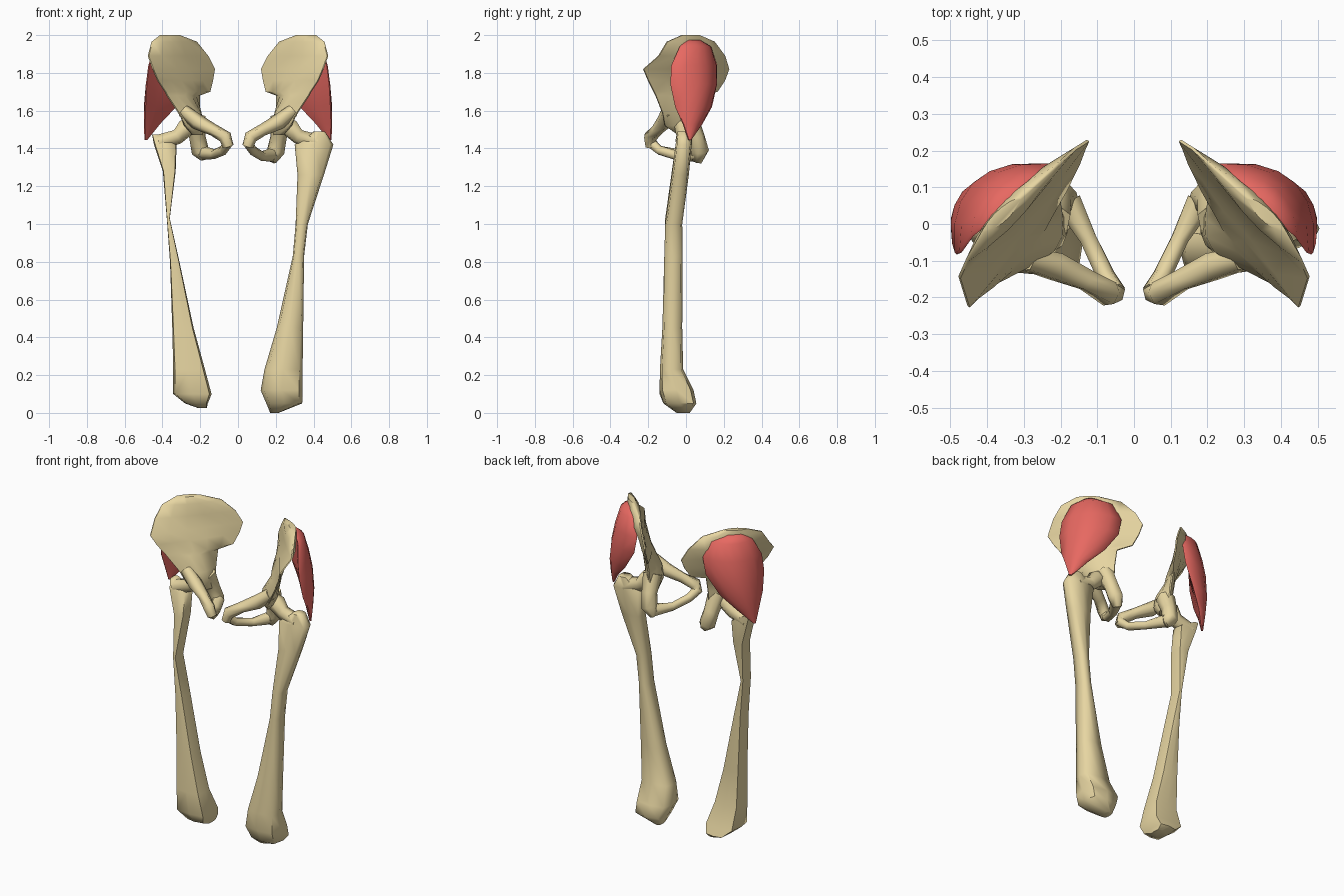
import bpy, bmesh, math
from mathutils import Vector

if "Cube" in bpy.data.objects:
    bpy.data.objects.remove(bpy.data.objects["Cube"])


def material(name, col):
    m = bpy.data.materials.new(name)
    m.diffuse_color = (*col, 1)
    m.use_nodes = True
    m.node_tree.nodes["Principled BSDF"].inputs["Base Color"].default_value = m.diffuse_color
    return m


BONE = material("bone", (0.80, 0.67, 0.36))
FLESH = material("muscle", (0.80, 0.14, 0.12))


def loft(name, rings, mat, flip=False, angle=50):
    """Skin a list of equal-length point rings and cap both ends."""
    bm = bmesh.new()
    vs = [[bm.verts.new((-p[0] if flip else p[0], p[1], p[2])) for p in r] for r in rings]
    n = len(vs[0])
    for a, b in zip(vs, vs[1:]):
        for i in range(n):
            j = (i + 1) % n
            bm.faces.new((a[i], a[j], b[j], b[i]))
    bm.faces.new(vs[0])
    bm.faces.new(vs[-1])
    bmesh.ops.recalc_face_normals(bm, faces=bm.faces)
    me = bpy.data.meshes.new(name)
    bm.to_mesh(me)
    bm.free()
    ob = bpy.data.objects.new(name, me)
    bpy.context.collection.objects.link(ob)
    me.materials.append(mat)
    bpy.ops.object.select_all(action='DESELECT')
    bpy.context.view_layer.objects.active = ob
    ob.select_set(True)
    bpy.ops.object.shade_smooth_by_angle(angle=math.radians(angle))
    return ob


def blade(z, P, A, outer, inner, n=5):
    """Cross-section from back edge P to front edge A, bowed out and in."""
    P, A = Vector(P), Vector(A)
    d = (A - P).normalized()
    nrm = Vector((-d.y, d.x))          # points away from the body
    ring = []
    for k in range(n + 1):
        t = k / n
        q = P.lerp(A, t) + nrm * (outer * math.sin(math.pi * t) ** 0.8 + 0.004)
        ring.append((q.x, q.y, z))
    for k in range(n, -1, -1):
        t = k / n
        q = P.lerp(A, t) + nrm * (inner * math.sin(math.pi * t) - 0.004)
        ring.append((q.x, q.y, z))
    return ring


def tube(name, pts, flip, sides=6):
    """Tapered bone strut through (x, y, z, radius) points."""
    rings = []
    for i, p in enumerate(pts):
        a, b = pts[max(i - 1, 0)], pts[min(i + 1, len(pts) - 1)]
        d = (Vector(b[:3]) - Vector(a[:3])).normalized()
        u = d.cross(Vector((0.3, 0.9, 0.2))).normalized()
        v = d.cross(u)
        rings.append([Vector(p[:3]) + p[3] * (u * math.cos(t) + v * math.sin(t))
                      for t in [2 * math.pi * k / sides for k in range(sides)]])
    return loft(name, rings, BONE, flip, 75)


def shaft_ring(z, x0, x1, y0, y1, power, sides=8):
    """Rounded-box section of the thigh bone; low power is squarer."""
    cx, cy = (x0 + x1) / 2, (y0 + y1) / 2
    ring = []
    for k in range(sides):
        c = round(math.cos(2 * math.pi * k / sides), 6)
        s = round(math.sin(2 * math.pi * k / sides), 6)
        ring.append((cx + (x1 - x0) / 2 * math.copysign(abs(c) ** power, c),
                     cy + (y1 - y0) / 2 * math.copysign(abs(s) ** power, s), z))
    return ring


# z, back edge, front edge, outward bow, inner-face bow
ILIUM = [
    (2.00, (.31, .07), (.41, -.02), .012, -.015),
    (1.965, (.22, .15), (.455, -.10), .035, -.022),
    (1.89, (.16, .205), (.475, -.145), .042, -.008),
    (1.82, (.125, .227), (.45, -.225), .042, .004),
    (1.76, (.135, .205), (.425, -.20), .03, -.008),
    (1.70, (.15, .165), (.385, -.17), .024, -.022),
    (1.68, (.205, .095), (.375, -.16), .024, -.03),
    (1.59, (.205, .075), (.315, -.125), .03, -.06),
    (1.52, (.205, .07), (.275, -.11), .035, -.055),
    (1.47, (.21, .06), (.235, -.04), .02, -.03),
]
GLUTEAL = [
    (1.975, (.335, .07), (.39, .01), .018, .0),
    (1.94, (.26, .13), (.44, -.03), .055, .01),
    (1.84, (.23, .162), (.472, -.075), .087, .02),
    (1.74, (.25, .162), (.485, -.08), .096, .01),
    (1.62, (.33, .135), (.492, -.055), .07, .0),
    (1.53, (.415, .085), (.495, -.015), .03, -.006),
    (1.445, (.483, .026), (.492, .014), .002, -.002),
]
# z, x range, y range
FEMUR_R = [
    (1.49, .40, .46, -.045, .025), (1.42, .30, .505, -.055, .03),
    (1.26, .315, .455, -.075, .015), (1.0, .305, .37, -.11, -.02),
    (.83, .29, .35, -.115, -.018), (.45, .205, .345, -.125, -.02),
    (.23, .14, .342, -.138, -.015), (.12, .12, .342, -.14, .04),
    (.05, .15, .34, -.12, .055), (.0, .17, .215, -.05, .02),
]
FEMUR_L = [
    (1.475, .425, .455, -.03, .03), (1.42, .325, .445, -.055, .03),
    (1.28, .33, .398, -.075, .015), (1.03, .361, .377, -.11, -.02),
    (.8, .31, .36, -.115, -.02), (.45, .235, .348, -.125, -.02),
    (.23, .175, .343, -.138, -.015), (.1, .14, .343, -.14, .03),
    (.05, .16, .28, -.12, .05), (.025, .165, .21, -.05, .02),
]

for side, flip in (("right", False), ("left", True)):
    dz = .02 if flip else 0
    px = .052
    shaft, power = (FEMUR_L, .35) if flip else (FEMUR_R, .55)

    # hip bone: wing, front strut, lower strut and seat bone
    loft(f"{side}_ilium", [blade(*r) for r in ILIUM], BONE, flip)
    tube(f"{side}_pubis", [(.29, -.095, 1.60, .035), (.215, -.115, 1.54, .042),
                           (.13, -.152, 1.498, .032), (px + .015, -.19, 1.46, .036),
                           (px, -.185, 1.41, .03)], flip)
    tube(f"{side}_lower_ramus", [(px, -.185, 1.43, .03), (px + .025, -.14, 1.39, .026),
                                 (.125, -.04, 1.36 + dz / 2, .026),
                                 (.18, .06, 1.365 + dz / 2, .038)], flip)
    tube(f"{side}_ischium", [(.225, .01, 1.56, .055), (.215, .055, 1.46, .045),
                             (.20, .075, 1.385, .048), (.175, .06, 1.335 + dz, .03)], flip)

    # thigh bone with neck and head
    loft(f"{side}_femur", [shaft_ring(*r, power) for r in shaft], BONE, flip, 65)
    tube(f"{side}_femur_neck", [(.42, -.012, 1.43, .045), (.32, -.01, 1.462, .042),
                                (.275, -.01, 1.51, .052), (.235, -.01, 1.54, .035)], flip)

    # fan-shaped hip muscle
    loft(f"{side}_hip_muscle", [blade(*r, n=6) for r in GLUTEAL], FLESH, flip)
